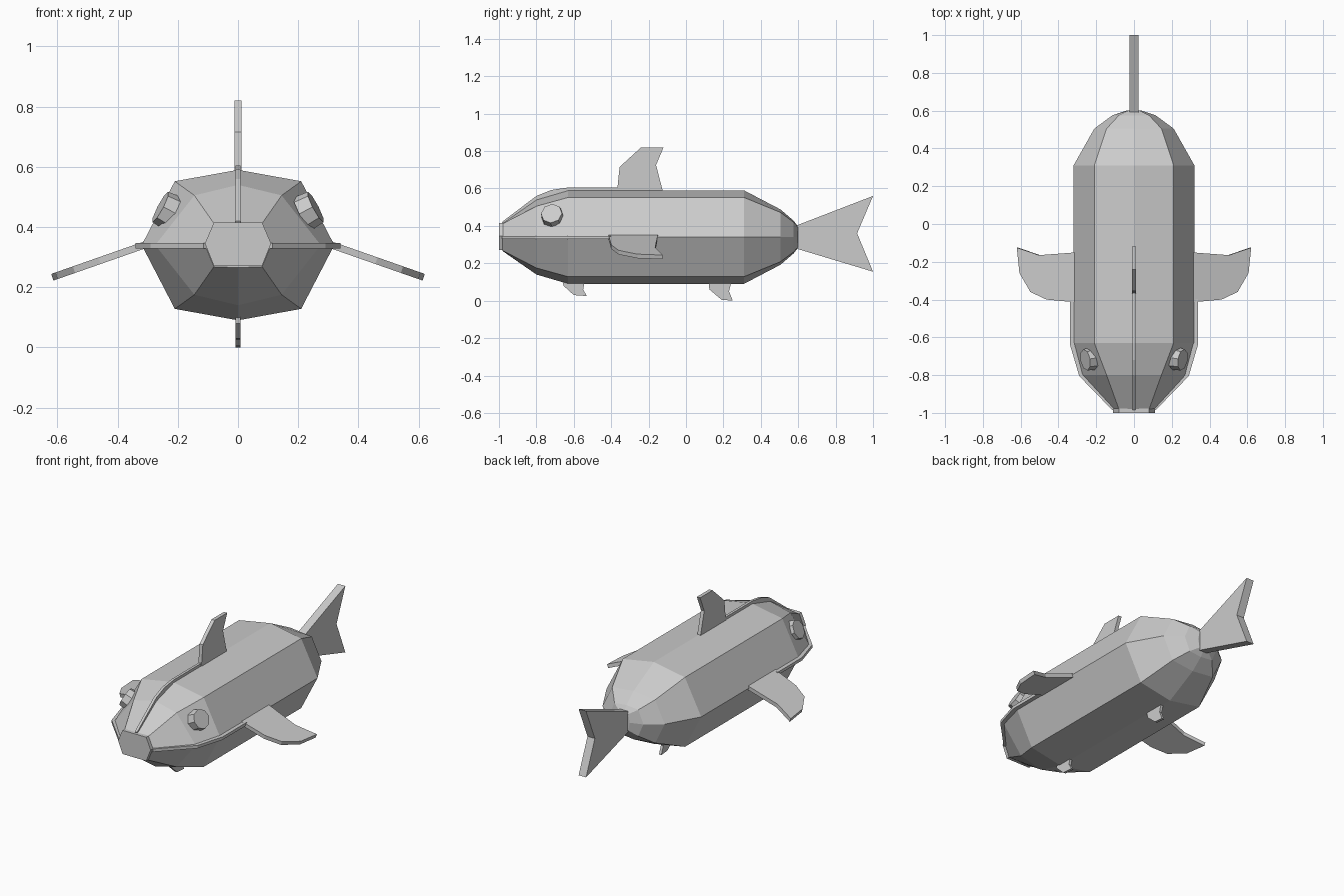
import bpy, bmesh, math
from mathutils import Vector

if "Cube" in bpy.data.objects:
    bpy.data.objects.remove(bpy.data.objects["Cube"])


def finish(name, bm):
    bmesh.ops.recalc_face_normals(bm, faces=bm.faces)
    me = bpy.data.meshes.new(name)
    bm.to_mesh(me)
    bm.free()
    ob = bpy.data.objects.new(name, me)
    bpy.context.collection.objects.link(ob)
    return ob


def plate(name, pts, offset):
    """Flat outline of 3D points thickened evenly by +-offset."""
    bm = bmesh.new()
    off = Vector(offset)
    rings = [[bm.verts.new(Vector(p) + s * off) for p in pts] for s in (-1, 1)]
    for r in rings:
        bm.faces.new(r)
    n = len(pts)
    for i in range(n):
        j = (i + 1) % n
        bm.faces.new((rings[0][i], rings[0][j], rings[1][j], rings[1][i]))
    return finish(name, bm)


def upright(name, yz, half):
    return plate(name, [(0, y, z) for y, z in yz], (half, 0, 0))


# Body: eight-sided rings (y, half width, corner x, top, corner height), mirrored about z = CZ
CZ = 0.34
sections = [(-0.98, 0.11, 0.08, 0.075, 0.072), (-0.80, 0.275, 0.145, 0.20, 0.165),
            (-0.63, 0.32, 0.21, 0.25, 0.212), (0.31, 0.32, 0.21, 0.25, 0.212),
            (0.505, 0.21, 0.145, 0.148, 0.132), (0.575, 0.115, 0.08, 0.088, 0.08),
            (0.60, 0.04, 0.03, 0.055, 0.05)]
bm = bmesh.new()
rings = []
for y, w, cx, t, ch in sections:
    prof = [(0, t), (cx, ch), (w, 0), (cx, -ch), (0, -t), (-cx, -ch), (-w, 0), (-cx, ch)]
    rings.append([bm.verts.new((x, y, CZ + z)) for x, z in prof])
for a, b in zip(rings, rings[1:]):
    for i in range(8):
        j = (i + 1) % 8
        bm.faces.new((a[i], a[j], b[j], b[i]))
bm.faces.new(rings[0])
bm.faces.new(rings[-1])
finish("body", bm)

# Snout plate
plate("snout", [(x, -0.988, z) for x, z in
                [(-0.08, 0.415), (0.08, 0.415), (0.11, 0.345), (0.08, 0.27),
                 (-0.08, 0.27), (-0.11, 0.345)]], (0, 0.012, 0))

# Back ridge and upright fins
upright("back_ridge", [(-0.985, 0.42), (-0.80, 0.56), (-0.72, 0.592), (-0.63, 0.605),
                       (-0.36, 0.605), (-0.36, 0.57), (-0.63, 0.57), (-0.80, 0.52),
                       (-0.97, 0.39)], 0.008)
upright("dorsal_fin", [(-0.37, 0.57), (-0.355, 0.715), (-0.24, 0.82), (-0.12, 0.82),
                       (-0.16, 0.725), (-0.12, 0.57)], 0.011)
upright("tail_fin", [(0.585, 0.40), (1.0, 0.56), (0.915, 0.36), (1.0, 0.155),
                     (0.585, 0.28)], 0.025)
upright("front_belly_fin", [(-0.66, 0.11), (-0.655, 0.08), (-0.60, 0.03), (-0.53, 0.025),
                            (-0.55, 0.06), (-0.54, 0.11)], 0.008)
upright("rear_belly_fin", [(0.12, 0.11), (0.125, 0.06), (0.19, 0.005), (0.25, 0.0),
                           (0.23, 0.05), (0.245, 0.11)], 0.008)

for s, side in ((-1, "left"), (1, "right")):
    # Side ridge
    ridge = [(0.115, -0.985), (0.29, -0.805), (0.34, -0.635), (0.34, -0.40),
             (0.30, -0.40), (0.30, -0.63), (0.25, -0.79), (0.09, -0.97)]
    plate(side + "_ridge", [(s * x, y, 0.338) for x, y in ridge], (0, 0, 0.009))

    # Drooping side fin
    fin = [(0.30, -0.15), (0.50, -0.165), (0.617, -0.125), (0.603, -0.26),
           (0.545, -0.36), (0.46, -0.40), (0.30, -0.415)]
    plate(side + "_fin", [(s * x, y, 0.337 - 0.35 * (x - 0.32)) for x, y in fin],
          (s * 0.0035, 0, 0.011))

    # Eye disc lying on the upper flank
    n = Vector((s * 0.87, -0.16, 0.46)).normalized()
    bm = bmesh.new()
    bmesh.ops.create_cone(bm, cap_ends=True, segments=8, radius1=0.062, radius2=0.057,
                          depth=0.05)
    bmesh.ops.rotate(bm, verts=bm.verts, matrix=n.to_track_quat('Z', 'Y').to_matrix())
    bmesh.ops.translate(bm, verts=bm.verts, vec=(s * 0.236, -0.715, 0.455))
    finish(side + "_eye", bm)
